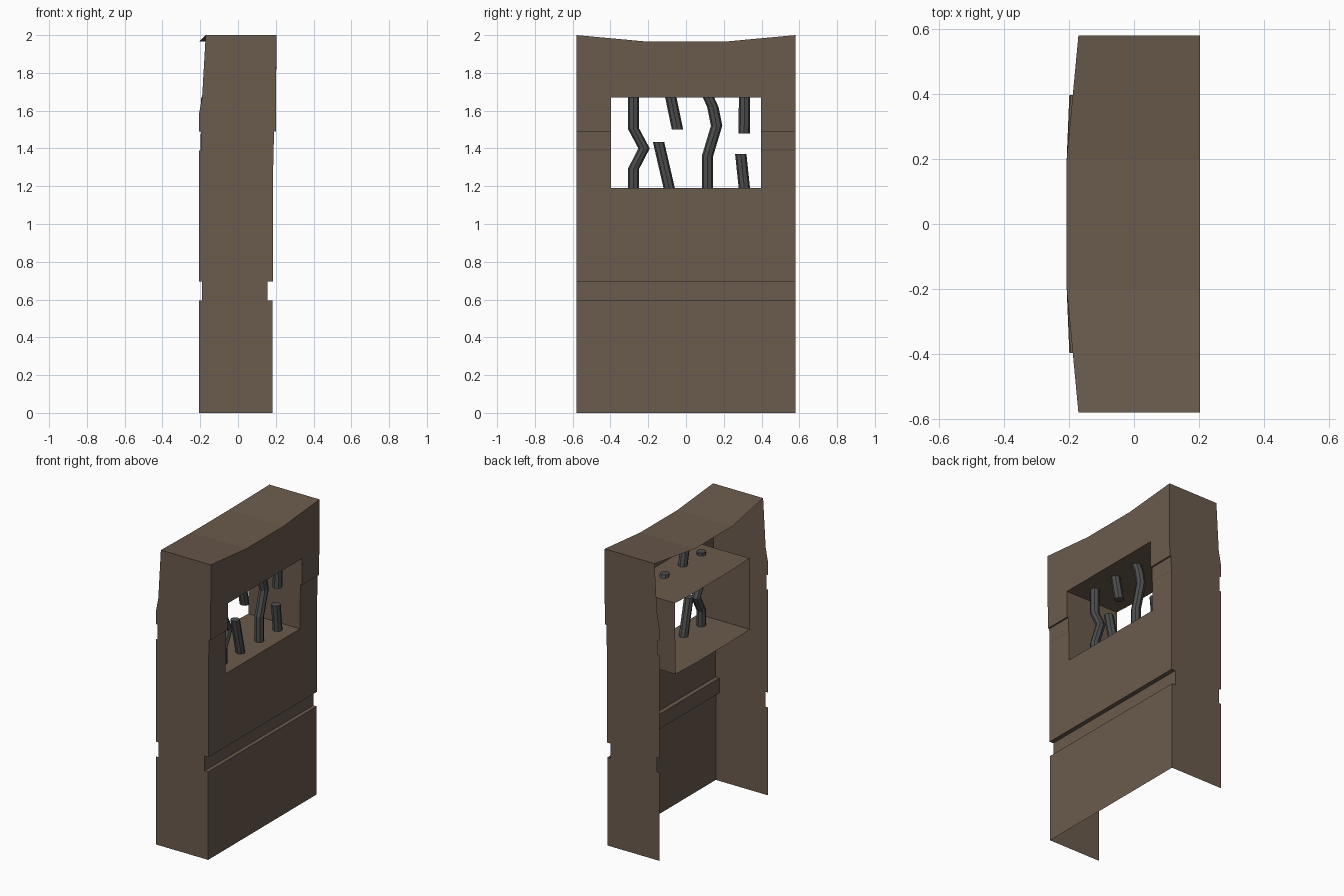
import bpy, bmesh, math
from mathutils import Vector

if "Cube" in bpy.data.objects:
    bpy.data.objects.remove(bpy.data.objects["Cube"])


def material(name, rgb):
    m = bpy.data.materials.new(name)
    m.diffuse_color = (*rgb, 1)
    m.use_nodes = True
    m.node_tree.nodes["Principled BSDF"].inputs["Base Color"].default_value = m.diffuse_color
    return m


BROWN = material("brown wall", (0.145, 0.104, 0.074))
GREY = material("dark grey iron", (0.075, 0.077, 0.078))


def finish(bm, name, mat):
    me = bpy.data.meshes.new(name)
    bm.to_mesh(me)
    bm.free()
    me.materials.append(mat)
    ob = bpy.data.objects.new(name, me)
    bpy.context.collection.objects.link(ob)


def face(bm, pts, normal):
    """Flat face turned towards the given direction."""
    f = bm.faces.new([bm.verts.new(p) for p in pts])
    f.normal_update()
    if f.normal.dot(Vector(normal)) < 0:
        f.normal_flip()


# shared profiles in (x, z): grooved outer face and rear edge
OUTER = [(.183, 0), (.183, .595), (.157, .595), (.157, .695), (.186, .695),
         (.186, 1.19), (.187, 1.39), (.189, 1.395), (.19, 1.49), (.201, 1.49),
         (.202, 1.67), (.203, 2.0)]
REAR = [(-.207, 0), (-.207, .595), (-.19, .595), (-.19, .695), (-.207, .695),
        (-.207, 1.39), (-.196, 1.39), (-.196, 1.49), (-.207, 1.49),
        (-.207, 1.58), (-.19, 1.67), (-.171, 2.0)]
HALF, WIN = .58, .397
LOW, HIGH = 1.19, 1.67
COLS = [-HALF, -WIN, -.2, .2, WIN, HALF]


def edge_ratio(y):
    return max(0, (abs(y) - .2) / (HALF - .2))


def top_z(y):
    return 1.965 + .035 * edge_ratio(y)


# outer panel with window opening
bm = bmesh.new()
grid = [[bm.verts.new((x, y, top_z(y) if z == 2.0 else z)) for y in COLS]
        for x, z in OUTER]
for i in range(len(OUTER) - 1):
    in_window = OUTER[i][1] >= LOW and OUTER[i + 1][1] <= HIGH
    for j in range(len(COLS) - 1):
        if in_window and 1 <= j <= 3:
            continue
        bm.faces.new((grid[i][j], grid[i][j + 1], grid[i + 1][j + 1], grid[i + 1][j]))
finish(bm, "outer_panel", BROWN)

# end walls
bm = bmesh.new()
for s in (-1, 1):
    face(bm, [(x, s * HALF, z) for x, z in OUTER + REAR[::-1]], (0, s, 0))
finish(bm, "end_walls", BROWN)

# dipped top, bowed towards the rear
bm = bmesh.new()
tops = [-HALF, -.2, .2, HALF]
for a, b in zip(tops, tops[1:]):
    face(bm, [(.203, a, top_z(a)), (.203, b, top_z(b)),
              (-.207 + .036 * edge_ratio(b), b, top_z(b)),
              (-.207 + .036 * edge_ratio(a), a, top_z(a))], (0, 0, 1))
finish(bm, "top_cap", BROWN)

# window lining, facing into the opening
bm = bmesh.new()
jamb = [p for p in OUTER if LOW <= p[1] <= HIGH]
for s in (-1, 1):
    face(bm, [(x, s * WIN, z) for x, z in jamb + [(-.196, HIGH), (-.199, LOW)]], (0, -s, 0))
for z, n, front, back in ((LOW, 1, .186, -.199), (HIGH, -1, .202, -.196)):
    face(bm, [(front, -WIN, z), (front, WIN, z), (back, WIN, z),
              (-.207, .2, z), (-.207, -.2, z), (back, -WIN, z)], (0, 0, n))
finish(bm, "window_lining", BROWN)


def bar(name, path, x=.08, r=.03, n=8):
    """Iron bar swept through (y, z) points with level rings."""
    bm = bmesh.new()
    rings = []
    for y, z in path:
        rings.append([bm.verts.new((x + r * math.cos(math.tau * k / n),
                                    y + r * math.sin(math.tau * k / n), z))
                      for k in range(n)])
    for a, b in zip(rings, rings[1:]):
        for k in range(n):
            m = (k + 1) % n
            bm.faces.new((a[k], a[m], b[m], b[k]))
    bm.faces.new(rings[0][::-1])
    bm.faces.new(rings[-1])
    finish(bm, name, GREY)


# bent and broken window bars
bar("bent_bar_left", [(-.278, 1.16), (-.278, 1.292), (-.222, 1.4), (-.278, 1.505), (-.278, 1.69)])
bar("broken_bar_lower_middle", [(-.082, 1.16), (-.145, 1.433)])
bar("broken_bar_upper_middle", [(-.045, 1.5), (-.1, 1.765)])
bar("bent_bar_right", [(.114, 1.16), (.114, 1.36), (.162, 1.52), (.142, 1.62), (.11, 1.69)])
bar("broken_bar_lower_right", [(.312, 1.16), (.29, 1.37)])
bar("broken_bar_upper_right", [(.308, 1.48), (.31, 1.69)])
